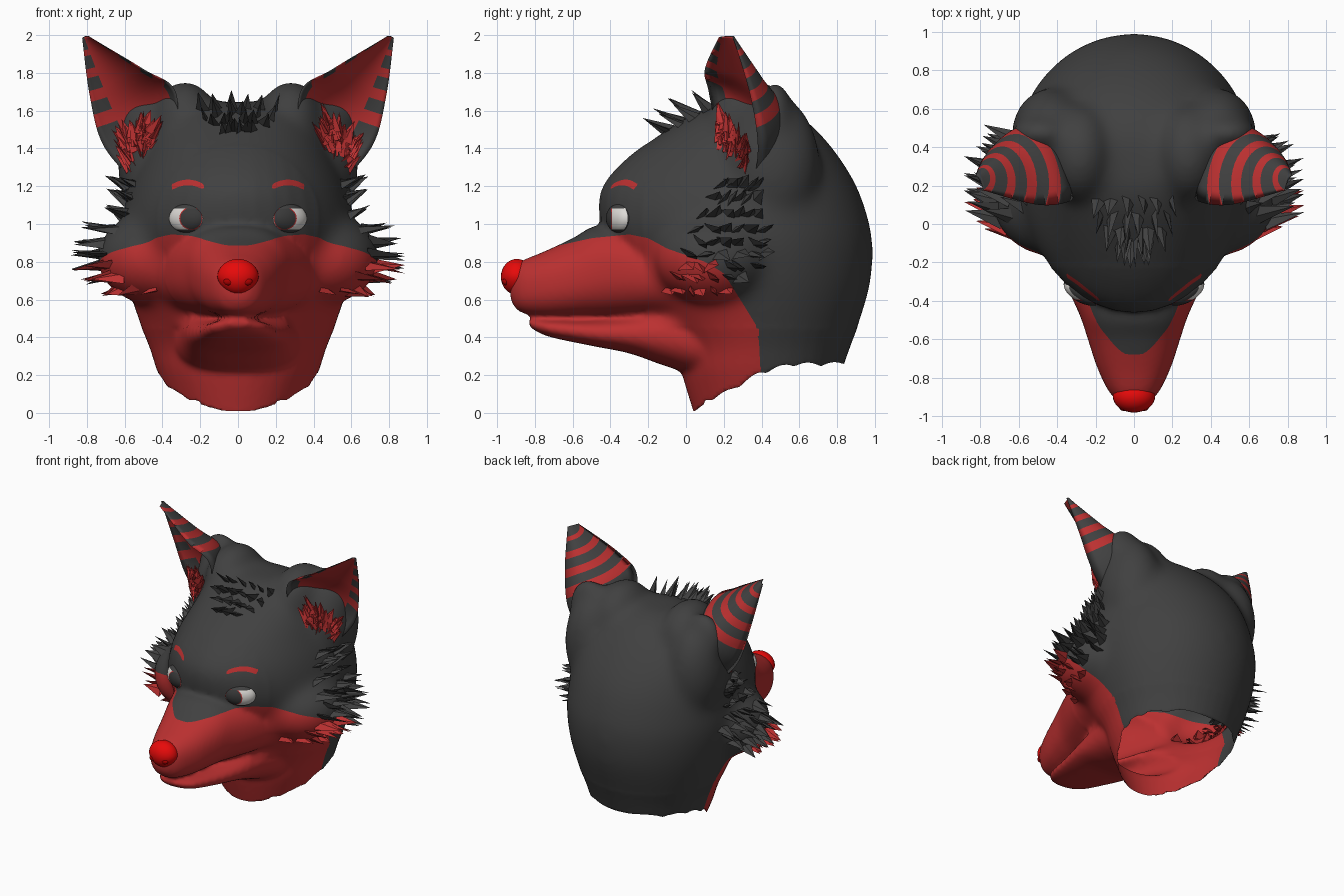
import bpy, bmesh, math, random
from math import sin, cos, pi, hypot
from mathutils import Vector, Matrix
from mathutils.bvhtree import BVHTree

random.seed(4)
if "Cube" in bpy.data.objects:
    bpy.data.objects.remove(bpy.data.objects["Cube"])


def material(name, rgb):
    m = bpy.data.materials.new(name)
    m.use_nodes = True
    m.diffuse_color = (*rgb, 1)
    m.node_tree.nodes["Principled BSDF"].inputs["Base Color"].default_value = (*rgb, 1)
    return m


CHARCOAL = material("charcoal fur", (0.052, 0.052, 0.052))
RED = material("red fur", (0.5, 0.03, 0.03))
NOSE = material("bright red nose", (0.8, 0.003, 0.003))
NOSTRIL = material("dark red nostril", (0.4, 0.0, 0.0))
WHITE = material("eye white", (0.72, 0.7, 0.67))
IRIS = material("dark iris", (0.04, 0.04, 0.04))


def finish(name, bm, mats, smooth=True):
    """Turn a bmesh into a linked object."""
    me = bpy.data.meshes.new(name)
    bmesh.ops.recalc_face_normals(bm, faces=bm.faces)
    for f in bm.faces:
        f.smooth = smooth
    bm.to_mesh(me)
    bm.free()
    ob = bpy.data.objects.new(name, me)
    bpy.context.collection.objects.link(ob)
    for m in mats:
        me.materials.append(m)
    return ob


def spline(rows, n):
    """Sample a smooth curve through rows of numbers."""
    out, last = [], len(rows) - 1
    for k in range(n):
        u = k / (n - 1) * last
        i = min(int(u), last - 1)
        t = u - i
        quad = zip(rows[max(i - 1, 0)], rows[i], rows[i + 1], rows[min(i + 2, last)])
        out.append([b + 0.5 * t * (c - a + t * (2 * a - 5 * b + 4 * c - d + t * (3 * (b - c) + d - a)))
                    for a, b, c, d in quad])
    return out


def linear(pts, x):
    for (a, p), (b, q) in zip(pts, pts[1:]):
        if x <= b:
            return p + (q - p) * max(0, (x - a) / (b - a))
    return pts[-1][1]


def loft(bm, rings):
    """Skin closed rings and cap the ends; returns faces by ring and side."""
    vs = [[bm.verts.new(p) for p in r] for r in rings]
    n = len(vs[0])
    grid = [[bm.faces.new((a[j], a[(j + 1) % n], b[(j + 1) % n], b[j])) for j in range(n)]
            for a, b in zip(vs, vs[1:])]
    bm.faces.new(vs[0])
    bm.faces.new(vs[-1])
    return grid


def ellipsoid(bm, center, radii, seg=32):
    mat = Matrix.Translation(center) @ Matrix.Diagonal((*radii, 1))
    bmesh.ops.create_uvsphere(bm, u_segments=seg, v_segments=seg // 2, radius=1, matrix=mat)


def paint(bm, field, index):
    """Cut the mesh along field = 0 and colour the positive side."""
    val = {v: field(v.co) for v in bm.verts}
    cuts = []
    for e in list(bm.edges):
        a, b = val[e.verts[0]], val[e.verts[1]]
        if a * b < 0:
            cuts.append(bmesh.utils.edge_split(e, e.verts[0], min(0.96, max(0.04, a / (a - b))))[1])
    bmesh.ops.connect_verts(bm, verts=cuts)
    for f in bm.faces:
        if field(f.calc_center_median()) > 0:
            f.material_index = index


def signed_pow(v, p):
    return math.copysign(abs(v) ** p, v)


ANGLES = [2 * pi * k / 40 for k in range(40)]


def snout_rings(rows, n):
    # rows: y, top, bottom, half width
    return [[(w * signed_pow(cos(a), 0.85), y, (t + b) / 2 + (t - b) / 2 * signed_pow(sin(a), 0.85))
             for a in ANGLES] for y, t, b, w in spline(rows, n)]


# Head: skull and neck, snout, jaw, cheeks and ear roots fused together
raw = bmesh.new()
SKULL = [  # z, front y, widest y, back y, half width
    (-0.06, 0.06, 0.42, 0.76, 0.31), (0.2, -0.02, 0.42, 0.82, 0.42), (0.35, -0.05, 0.41, 0.87, 0.47),
    (0.5, -0.15, 0.4, 0.925, 0.53), (0.7, -0.3, 0.37, 0.98, 0.59), (0.9, -0.42, 0.35, 0.99, 0.62),
    (1.05, -0.46, 0.34, 0.96, 0.61), (1.2, -0.44, 0.38, 0.905, 0.57), (1.35, -0.31, 0.43, 0.815, 0.51),
    (1.5, -0.1, 0.4, 0.69, 0.44), (1.6, 0.07, 0.35, 0.56, 0.35), (1.645, 0.2, 0.33, 0.43, 0.2)]
loft(raw, [[(w * cos(a), m + (bk - m if sin(a) > 0 else m - fr) * sin(a), z) for a in ANGLES]
           for z, fr, m, bk, w in spline(SKULL, 50)])
loft(raw, snout_rings([(-0.93, 0.75, 0.6, 0.06), (-0.88, 0.8, 0.535, 0.125), (-0.75, 0.855, 0.508, 0.19),
                       (-0.6, 0.925, 0.505, 0.24), (-0.48, 0.99, 0.505, 0.28), (-0.3, 1.0, 0.5, 0.36),
                       (-0.1, 0.95, 0.5, 0.43), (0.1, 0.9, 0.5, 0.47)], 40))
loft(raw, snout_rings([(-0.83, 0.495, 0.455, 0.06), (-0.73, 0.495, 0.405, 0.15), (-0.5, 0.495, 0.355, 0.215),
                       (-0.3, 0.52, 0.315, 0.265), (-0.1, 0.58, 0.245, 0.3), (0.1, 0.58, 0.19, 0.34),
                       (0.3, 0.5, 0.22, 0.37)], 40))
for s in (1, -1):
    ellipsoid(raw, (s * 0.44, 0.15, 0.82), (0.31, 0.32, 0.25))
    ellipsoid(raw, (s * 0.28, 0.36, 1.51), (0.18, 0.26, 0.25))
    ellipsoid(raw, (s * 0.43, 0.46, 1.32), (0.21, 0.25, 0.37))
    ellipsoid(raw, (s * 0.48, 0.47, 1.56), (0.16, 0.1, 0.2))
head = finish("head", raw, [CHARCOAL, RED])
mod = head.modifiers.new("fuse", 'REMESH')
mod.mode, mod.voxel_size = 'VOXEL', 0.018
mod = head.modifiers.new("soften", 'SMOOTH')
mod.factor, mod.iterations = 0.5, 6
fused = bpy.data.meshes.new_from_object(head.evaluated_get(bpy.context.evaluated_depsgraph_get()))
head.modifiers.clear()
fused.materials.clear()
for m in (CHARCOAL, RED):
    fused.materials.append(m)

# Blend cheeks, crown and ear roots into the skull
bm = bmesh.new()
bm.from_mesh(fused)
soft = [v for v in bm.verts if v.co.z > 0.45 and v.co.y > -0.22]
for _ in range(35):
    bmesh.ops.smooth_vert(bm, verts=soft, factor=0.5, use_axis_x=True, use_axis_y=True, use_axis_z=True)

# Open the neck along its ragged lower rim
RIM = [(0.0, 0.0), (0.05, 0.012), (0.1, 0.05), (0.24, 0.11), (0.39, 0.2), (0.55, 0.245), (0.9, 0.25)]


def rim(p):
    jag = 0.02 * abs(sin(p.y * 22)) * (p.y > 0.1)
    return linear(RIM, p.y) + jag


under = [f for f in bm.faces if all(v.co.z < rim(v.co) for v in f.verts)]
bmesh.ops.delete(bm, geom=under, context='FACES')
for v in bm.verts:
    v.co.z = max(v.co.z, rim(v.co))

# Red face mask and brows
MASK = [(-0.85, 0.97), (-0.74, 0.9), (-0.68, 0.885), (-0.5, 0.925), (-0.3, 0.945), (-0.2, 0.925), (-0.1, 0.87),
        (0.1, 0.8), (0.2, 0.74), (0.3, 0.58), (0.38, 0.45), (0.4, 0.2), (0.42, -0.5)]


def mask(p):
    return linear(MASK, p.y) - p.z


def brow(p):
    d = abs(p.x) - 0.265
    return min(0.015 - abs(p.z - 1.22 + 3.5 * d * d), 0.085 - abs(d), -p.y)


paint(bm, lambda p: max(mask(p), brow(p)), 1)
tree = BVHTree.FromBMesh(bm)
for f in bm.faces:
    f.smooth = True
bm.to_mesh(fused)
bm.free()
head.data = fused

# Nose
bm = bmesh.new()
ellipsoid(bm, (0, -0.895, 0.72), (0.11, 0.085, 0.095))
for v in bm.verts:
    if v.co.z < 0.72:
        v.co.x *= 1 - 1.5 * (0.72 - v.co.z)
finish("nose", bm, [NOSE])
bm = bmesh.new()
for s in (1, -1):
    ellipsoid(bm, (s * 0.05, -0.956, 0.695), (0.027, 0.016, 0.02), 16)
finish("nostrils", bm, [NOSTRIL])


def spike(bm, base, direction, length, width, index=0):
    """Flat-sided lock of fur."""
    d = direction.normalized()
    side = d.cross(Vector((random.uniform(-1, 1), random.uniform(-1, 1), 0.8))).normalized()
    thick = d.cross(side) * 0.35
    root, tip = base - d * width * 0.6, base + d * length
    tip.x = max(-0.885, min(0.885, tip.x))
    ring = [bm.verts.new(root + o * width) for o in (side, thick, -side, -thick)]
    end = bm.verts.new(tip)
    for k in range(4):
        bm.faces.new((ring[k], ring[(k + 1) % 4], end)).material_index = index


# Ears: crescent sections between an inner and an outer rim
EAR = [  # inner rim, outer rim, depth
    (0.33, 0.18, 1.4, 0.55, 0.36, 1.22, 0.3), (0.33, 0.12, 1.7, 0.715, 0.38, 1.42, 0.28),
    (0.5, 0.1, 1.82, 0.785, 0.34, 1.68, 0.18), (0.785, 0.175, 1.99, 0.825, 0.25, 1.985, 0.035)]
BANDS = [(0.475, 0.035), (0.34, 0.03), (0.215, 0.025), (0.1, 0.017)]
TIP = Vector((0.82, 0.25, 2.0))
N = 18


def ear_ring(row, s):
    a, b, depth = Vector(row[:3]), Vector(row[3:6]), row[6]
    ring = []
    for k in range(2 * N):
        t = k / N if k <= N else 2 - k / N
        swell = depth * (1 if k <= N else 0.5) * max(0, sin(pi * t)) ** 0.75
        p = a.lerp(b, t) + Vector((-0.1, 0.9, 0.25)) * swell
        ring.append((s * p.x, p.y, p.z))
    return ring


def stripes(p):
    away = (Vector((abs(p.x), p.y, p.z)) - TIP).length
    return max(h - abs(away - c) for c, h in BANDS)


for s, side in ((1, "left"), (-1, "right")):
    bm = bmesh.new()
    for row in loft(bm, [ear_ring(r, s) for r in spline(EAR, 44)]):
        for j, f in enumerate(row):
            f.material_index = int(N + 4 <= j < 2 * N - 2)
    paint(bm, stripes, 1)
    finish(side + "_ear", bm, [CHARCOAL, RED])

    # Fluffy lining of the ear
    bm = bmesh.new()
    for k in range(75):
        u, v = random.random(), random.random()
        base = Vector((s * (0.42 + 0.16 * u + 0.05 * v), 0.18 + 0.14 * u, 1.42 + 0.15 * v - 0.14 * u))
        spike(bm, base, Vector((s * (u - 0.35), -0.2 + 0.3 * u, 0.5 + 0.3 * v)),
              random.uniform(0.05, 0.1), 0.04)
    finish(side + "_ear_fluff", bm, [RED], False)

    # Cheek ruff, with shorter locks below the ear
    bm = bmesh.new()
    for z, low, high, length in ((0.65, -0.08, 0.2, 0.08), (0.72, -0.05, 0.28, 0.14), (0.78, 0, 0.36, 0.17),
                                 (0.84, 0.04, 0.42, 0.19), (0.9, 0.06, 0.42, 0.17), (0.97, 0.06, 0.4, 0.17),
                                 (1.05, 0.1, 0.38, 0.11), (1.14, 0.15, 0.38, 0.11), (1.21, 0.2, 0.38, 0.11)):
        for k in range(6):
            y = low + (high - low) * (k + random.uniform(-0.3, 0.3)) / 5
            hit = tree.ray_cast(Vector((s * 1.5, y, z)), Vector((-s, 0, 0)))[0]
            if hit:
                lift = 0.45 if z > 1.04 else (z - 0.86) * 1.6
                spike(bm, hit, Vector((s, 0.2 + 0.6 * y, lift + random.uniform(-0.15, 0.15))),
                      length * random.uniform(0.75, 1.1), 0.055, int(mask(hit) > 0))
    finish(side + "_cheek_ruff", bm, [CHARCOAL, RED], False)

    # Eye: lids, white and inward-looking iris
    bm = bmesh.new()
    ellipsoid(bm, (0, 0, 0), (1, 1, 1))
    paint(bm, lambda p: min(0.55 - hypot(p.x + 0.36 * s, p.z * 0.7), -p.y), 1)
    paint(bm, lambda p: min(0.51 - hypot(p.x + 0.38 * s, p.z * 0.7), -p.y), 2)
    paint(bm, lambda p: max(p.z - 0.68, -0.76 - p.z, p.y + 0.2), 3)
    place = Matrix.Translation((s * 0.265, -0.35, 1.03)) @ Matrix.Rotation(0.5 * s, 4, 'Z')
    bm.transform(place @ Matrix.Diagonal((0.11, 0.06, 0.078, 1)))
    finish(side + "_eye", bm, [WHITE, RED, IRIS, CHARCOAL])

# Forelock between the ears
bm = bmesh.new()
for y, half, length in ((-0.1, 0.07, 0.13), (-0.03, 0.13, 0.15), (0.04, 0.17, 0.15), (0.12, 0.2, 0.13)):
    for k in range(6):
        x = half * (k / 2.5 - 1) + random.uniform(-0.015, 0.015)
        hit = tree.ray_cast(Vector((x, y, 3)), Vector((0, 0, -1)))[0]
        if hit:
            spike(bm, hit, Vector((x * 1.2, -0.8, 0.4 + 3.5 * max(0, y))),
                  length * random.uniform(0.75, 1.15), 0.045)
finish("forelock", bm, [CHARCOAL], False)
